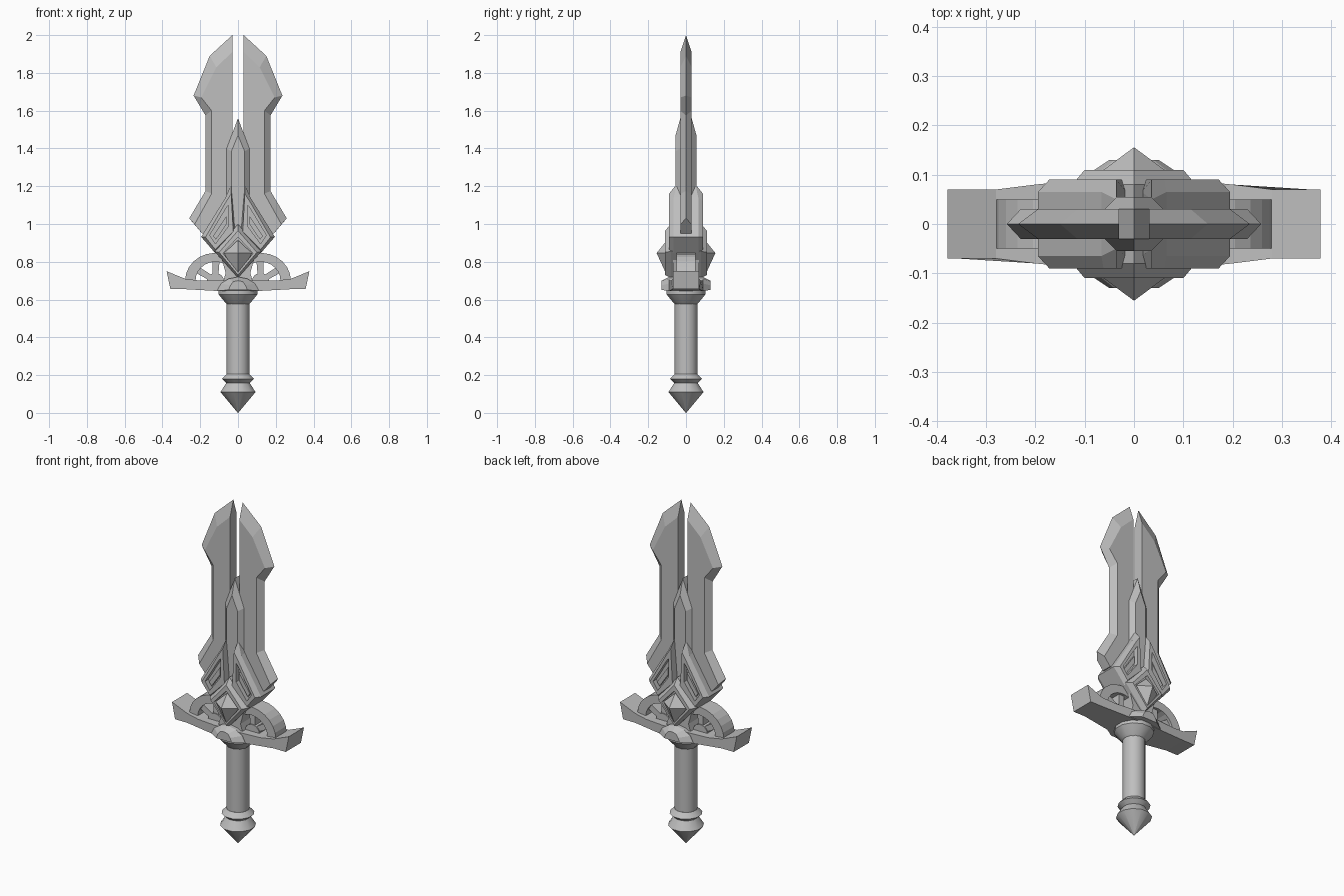
import bpy, bmesh
from math import sin, cos, pi, radians

cube = bpy.data.objects.get("Cube")
if cube:
    bpy.data.objects.remove(cube, do_unlink=True)

steel = bpy.data.materials.new("grey steel")
steel.use_nodes = True
GREY = (0.52, 0.52, 0.52, 1)
steel.diffuse_color = GREY
steel.node_tree.nodes["Principled BSDF"].inputs["Base Color"].default_value = GREY


def finish(name, bm, mirror=False):
    bmesh.ops.remove_doubles(bm, verts=bm.verts, dist=0.0005)
    bmesh.ops.recalc_face_normals(bm, faces=bm.faces)
    mesh = bpy.data.meshes.new(name)
    bm.to_mesh(mesh)
    bm.free()
    mesh.materials.append(steel)
    obj = bpy.data.objects.new(name, mesh)
    bpy.context.collection.objects.link(obj)
    if mirror:
        mod = obj.modifiers.new("mirror", "MIRROR")
        mod.use_clip = True
    return obj


def plate(name, layers, mirror=False):
    """Stack of (outline, depth) layers from front to middle, repeated on the back.
    An outline point is (x, z) or (x, z, own depth)."""
    bm = bmesh.new()
    rings = []
    stack = [(o, d, -1) for o, d in layers] + [(o, d, 1) for o, d in reversed(layers)]
    for outline, depth, side in stack:
        rings.append([bm.verts.new((p[0], side * (p[2] if len(p) > 2 else depth), p[1]))
                      for p in outline])
    n = len(rings[0])
    for a, b in zip(rings, rings[1:]):
        for i in range(n):
            j = (i + 1) % n
            bm.faces.new((a[i], a[j], b[j], b[i]))
    bm.faces.new(rings[0])
    bm.faces.new(rings[-1])
    return finish(name, bm, mirror)


def both(half):
    """Complete a half outline across the centre line."""
    return half + [(-x, z) for x, z in reversed(half) if x > 0]


def lathe(name, profile, sides):
    bm = bmesh.new()
    rings = [[bm.verts.new((r * cos(2 * pi * (i + .5) / sides),
                            r * sin(2 * pi * (i + .5) / sides), z))
              for i in range(sides)] for r, z in profile]
    for a, b in zip(rings, rings[1:]):
        for i in range(sides):
            j = (i + 1) % sides
            bm.faces.new((a[i], a[j], b[j], b[i]))
    bm.faces.new(rings[0])
    bm.faces.new(rings[-1])
    obj = finish(name, bm)
    bpy.ops.object.select_all(action="DESELECT")
    obj.select_set(True)
    bpy.context.view_layer.objects.active = obj
    bpy.ops.object.shade_smooth_by_angle(angle=radians(32))
    return obj


# Split blade with ground outer edges
edge = [(.03, 2), (.15, 1.89), (.235, 1.68), (.172, 1.575), (.172, 1.175),
        (.258, 1.03), (.19, .95), (.03, .95)]
flat = [(.03, 1.91), (.115, 1.83), (.195, 1.67), (.14, 1.6), (.14, 1.16),
        (.23, .998), (.19, .95), (.03, .95)]
plate("blade_half", [(flat, .03), (edge, 0)], mirror=True)

# Raised spine between the blade halves
plate("spine", [(both([(0, 1.47), (.035, 1.385), (.035, .85)]), .055),
                (both([(0, 1.56), (.06, 1.4), (.06, .85)]), .03)])

# Swept frames with recessed windows
window = [(.05, 1.1), (.062, 1.085), (.15, .94), (.12, .895), (.05, .99)]
face = [(.036, 1.16), (.062, 1.12), (.172, .93), (.12, .865), (.025, .96)]
rim = [(.036, 1.21, .05), (.066, 1.14), (.195, .932), (.12, .845), (.015, .94)]
plate("side_frame", [(window, .06), (window, .09), (face, .09), (rim, .065)], mirror=True)

# Narrow raised panel in each window
plate("window_panel", [([(.062, 1.04), (.132, .937), (.117, .917), (.062, .997)], .078)],
      mirror=True)

# Lozenge mount and pointed gem
inner = both([(0, .93), (.08, .845), (0, .745)])
plate("gem_mount", [(inner, .09), (inner, .11),
                    (both([(0, .965), (.1, .85), (0, .73)]), .11),
                    (both([(0, 1), (.125, .855), (0, .715)]), .08)])
plate("gem", [(both([(0, .847), (.001, .846), (0, .845)]), .155),
              (both([(0, .915), (.075, .845), (0, .725)]), .1)])

# Crossguard with upturned ends
guard = [(0, .645, .095), (.1, .645, .09), (.28, .655, .07), (.358, .655, .07),
         (.378, .75, .07), (.28, .71, .07), (.2, .7, .08), (.1, .7, .09), (0, .7, .095)]
plate("crossguard", [(guard, .09)], mirror=True)

# Rounded boss at the middle of the guard
plate("guard_boss", [(both([(0, .7), (.025, .695), (.04, .675), (.05, .65)]), .13),
                     (both([(0, .72), (.05, .71), (.09, .685), (.11, .648)]), .09)])
plate("guard_core", [(both([(0, .86), (.09, .83), (.065, .74), (.09, .66)]), .07)])


# Pierced arches above the guard
def arc(rx, rz, start, end, steps=9):
    angles = [radians(start + (end - start) * i / steps) for i in range(steps + 1)]
    return [(.12 + rx * cos(a), .7 + rz * sin(a)) for a in angles]


plate("guard_arch", [(arc(.16, .147, 0, 130) + arc(.105, .1, 130, 0), .05)], mirror=True)
plate("arch_hub", [(arc(.045, .04, 0, 180), .04)], mirror=True)
for k, angle in enumerate((32, 92)):
    spoke = arc(.12, .115, angle - 9, angle + 9, 1) + arc(.03, .03, angle + 30, angle - 30, 1)
    plate(f"arch_spoke_{k + 1}", [(spoke, .035)], mirror=True)

# Handle: collar, grip, ring and pommel
lathe("collar", [(.06, .575), (.075, .59), (.107, .628), (.107, .65)], 12)
lathe("grip", [(.061, .19), (.061, .6)], 16)
lathe("pommel_ring", [(.06, .155), (.088, .18), (.062, .207)], 12)
lathe("pommel", [(.001, 0), (.096, .11), (.06, .165)], 12)
